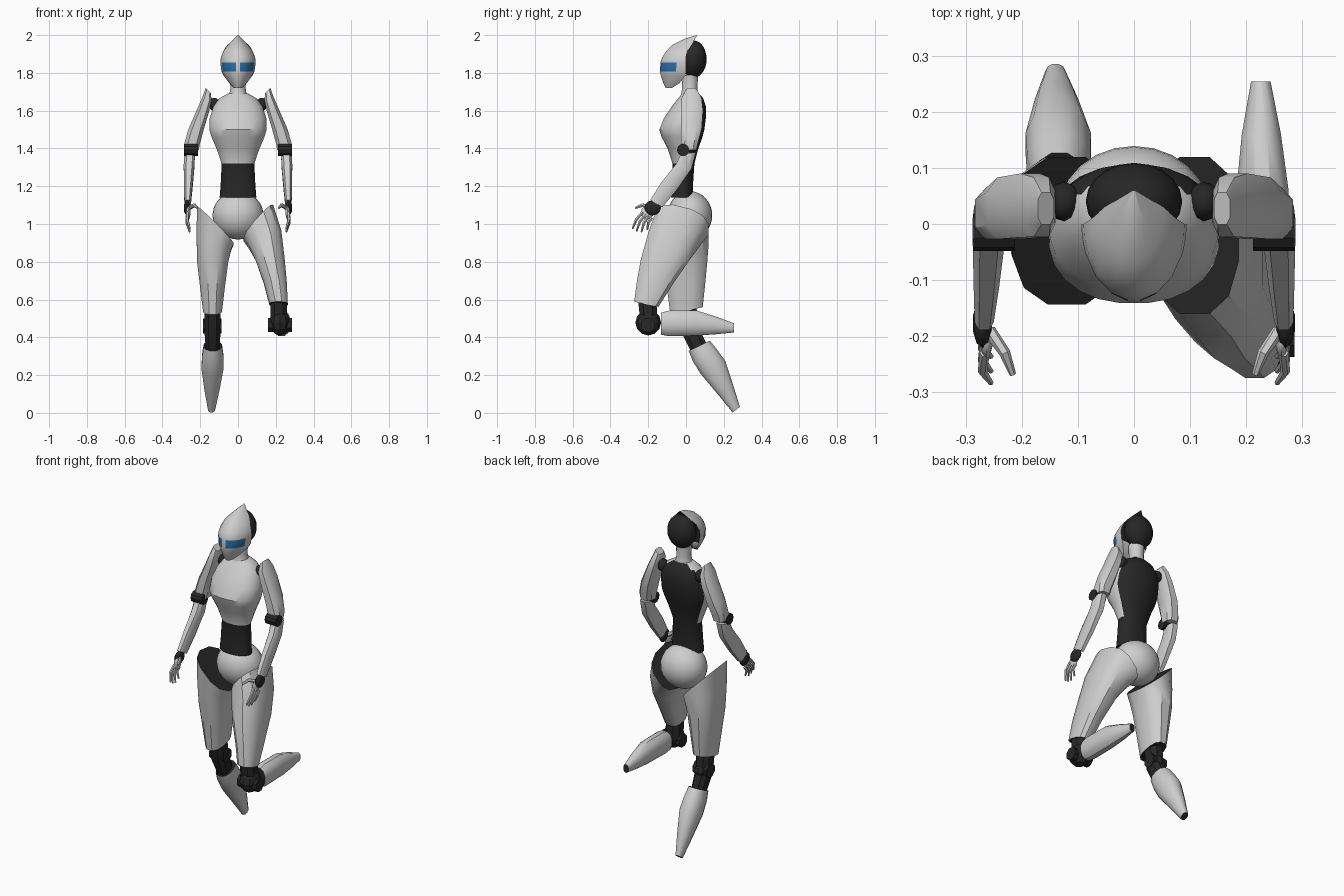
import bpy, bmesh, math
from mathutils import Vector

if "Cube" in bpy.data.objects:
    bpy.data.objects.remove(bpy.data.objects["Cube"])


def material(name, rgb):
    m = bpy.data.materials.new(name)
    m.diffuse_color = (*rgb, 1)
    m.use_nodes = True
    m.node_tree.nodes["Principled BSDF"].inputs["Base Color"].default_value = m.diffuse_color
    return m


GREY = material("light grey shell", (0.62, 0.62, 0.62))
BLACK = material("black joint", (0.02, 0.02, 0.02))
BLUE = material("blue visor", (0.025, 0.16, 0.40))


def finish(name, bm, mats, rule=None, angle=35):
    bmesh.ops.recalc_face_normals(bm, faces=bm.faces)
    bm.normal_update()
    if rule:
        for f in bm.faces:
            f.material_index = rule(f.calc_center_median(), f.normal, f.material_index)
    me = bpy.data.meshes.new(name)
    bm.to_mesh(me)
    bm.free()
    for m in mats:
        me.materials.append(m)
    ob = bpy.data.objects.new(name, me)
    bpy.context.collection.objects.link(ob)
    bpy.ops.object.select_all(action='DESELECT')
    ob.select_set(True)
    bpy.context.view_layer.objects.active = ob
    bpy.ops.object.shade_smooth_by_angle(angle=math.radians(angle))
    return ob


def skin(rings, cap_index=(0, 0)):
    """Join point rings into a closed body."""
    bm = bmesh.new()
    vs = [[bm.verts.new(p) for p in r] for r in rings]
    n = len(vs[0])
    for a, b in zip(vs, vs[1:]):
        for i in range(n):
            j = (i + 1) % n
            bm.faces.new((a[i], a[j], b[j], b[i]))
    bm.faces.new(vs[0]).material_index = cap_index[0]
    bm.faces.new(vs[-1]).material_index = cap_index[1]
    return bm


def ring(c, u, v, n, p):
    c, u, v = Vector(c), Vector(u), Vector(v)
    pts = []
    for i in range(n):
        a = 2 * math.pi * (i + 0.5) / n
        co, si = math.cos(a), math.sin(a)
        pts.append(c + u * math.copysign(abs(co) ** (2 / p), co)
                   + v * math.copysign(abs(si) ** (2 / p), si))
    return pts


def limb(name, sections, mats, caps=(0, 0), n=12, p=2.5, side=1):
    """Sections are (centre, half axis u, half axis v)."""
    rings = [[Vector((q.x * side, q.y, q.z)) for q in ring(c, u, v, n, p)]
             for c, u, v in sections]
    return finish(name, skin(rings, caps), mats)


def ball(name, c, r, mat, seg=12, rows=8, angle=35):
    bm = bmesh.new()
    bmesh.ops.create_uvsphere(bm, u_segments=seg, v_segments=rows, radius=1)
    for v in bm.verts:
        v.co = Vector(c) + Vector((v.co.x * r[0], v.co.y * r[1], v.co.z * r[2]))
    return finish(name, bm, [mat], angle=angle)


def rod(name, pts, radii, mat, n=6, side=1):
    """Round rod along points."""
    secs = []
    for i, (p, r) in enumerate(zip(pts, radii)):
        d = Vector(pts[min(i + 1, len(pts) - 1)]) - Vector(pts[max(i - 1, 0)])
        u = Vector((0, d.z, -d.y))
        u = (u if u.length > 1e-4 else Vector((0, 0, 1))).normalized()
        secs.append((p, u * r, d.normalized().cross(u) * r))
    return limb(name, secs, [mat], n=n, p=2, side=side)


# Torso: z, half width, front y, back y
TORSO = [(1.14, .098, -.08, .04), (1.2, .093, -.075, .037), (1.32, .087, -.072, .045),
         (1.40, .115, -.098, .066), (1.46, .141, -.13, .088), (1.50, .153, -.142, .098),
         (1.56, .151, -.118, .106), (1.62, .132, -.078, .107), (1.665, .10, -.042, .092),
         (1.69, .055, -.022, .07)]
rings = [ring((0, (f + b) / 2, z), (w, 0, 0), (0, (b - f) / 2, 0), 24, 2.2)
         for z, w, f, b in TORSO]
finish("torso", skin(rings), [GREY, BLACK],
       lambda c, n, m: 1 if c.z < 1.32 or (n.y > 0.45 and c.z < 1.68) else 0)
ball("pelvis", (0, .02, 1.046), (.135, .119, .128), GREY, 24, 16)

# Neck
limb("neck", [((0, .02, z), (r, 0, 0), (0, r, 0)) for z, r in
              [(1.65, .06), (1.69, .046), (1.72, .041), (1.79, .045)]], [GREY], n=16, p=2)

# Head mask: z, half width, front y, back y; visor is cut into one band
MASK = [(1.72, .022, -.108, -.075), (1.745, .046, -.121, -.035), (1.785, .076, -.134, -.003),
        (1.807, .087, -.139, 0), (1.856, .094, -.136, 0), (1.885, .09, -.126, 0),
        (1.92, .075, -.102, .01), (1.95, .052, -.07, .03), (1.98, .022, -.01, .048),
        (2.0, .002, .056, .06)]
half = [7, 26, 46, 68, 80, 90]
angles = [-a for a in reversed(half)] + half
rings = [[(w * math.sin(math.radians(a)), b + (f - b) * math.cos(math.radians(a)), z)
          for a in angles] for z, w, f, b in MASK]


def mask_rule(c, n, m):
    if n.y > 0.5 and c.z > 1.8:
        return 1
    return 2 if 1.81 < c.z < 1.85 and abs(c.x) > .01 and c.y < -.045 else 0


finish("head_mask", skin(rings), [GREY, BLACK, BLUE], mask_rule)
ball("head_back", (0, .04, 1.873), (.086, .069, .099), BLACK, 20, 14)

# Arms, mirrored
for s, tag in ((1, "right"), (-1, "left")):
    ball(tag + "_shoulder", (s * .125, .04, 1.632), (.03, .035, .036), BLACK)
    limb(tag + "_upper_arm", [
        ((.157, .028, 1.706), (.015, 0, .014), (0, .03, 0)),
        ((.165, .03, 1.66), (.026, 0, .01), (0, .056, 0)),
        ((.185, .033, 1.60), (.033, 0, .008), (0, .06, 0)),
        ((.222, .028, 1.50), (.041, 0, .006), (0, .058, 0)),
        ((.243, .018, 1.425), (.043, 0, .004), (0, .047, 0)),
        ((.244, .015, 1.392), (.038, 0, 0), (0, .042, 0))],
        [GREY], n=8, p=3, side=s)
    rod(tag + "_elbow", [(.212, -.015, 1.392), (.286, -.015, 1.392)], [.033, .033],
        BLACK, 10, s)
    limb(tag + "_forearm", [
        ((.256, .012, 1.375), (.03, 0, 0), (0, .042, .005)),
        ((.259, -.012, 1.305), (.03, 0, 0), (0, .044, -.012)),
        ((.263, -.09, 1.20), (.024, 0, 0), (0, .042, -.022)),
        ((.267, -.157, 1.108), (.018, 0, 0), (0, .034, -.02))],
        [GREY], n=8, p=3, side=s)
    # Hand
    ball(tag + "_wrist", (s * .27, -.177, 1.085), (.018, .044, .04), BLACK, 10, 6)
    ball(tag + "_palm", (s * .263, -.205, 1.06), (.012, .034, .036), GREY, 10, 6)
    tips = [(-.283, .975), (-.262, .962), (-.236, .957), (-.205, .97)]
    for i, (y, z) in enumerate(tips):
        y0, z0 = -.23 + i * .016, 1.062 - i * .01
        rod(f"{tag}_finger_{i + 1}",
            [(.266, y0, z0), (.27, (y0 + y) / 2 - .006, (z0 + z) / 2 + .006), (.255, y, z)],
            [.009, .0085, .005], GREY, 6, s)
    rod(tag + "_thumb", [(.258, -.19, 1.085), (.23, -.23, 1.10), (.216, -.268, 1.085)],
        [.012, .01, .006], GREY, 6, s)

# Raised leg
limb("raised_thigh", [
    ((.108, -.02, 1.005), (.08, 0, .088), (0, -.143, .035)),
    ((.142, -.062, .92), (.09, 0, .04), (0, -.142, .02)),
    ((.17, -.11, .81), (.08, 0, 0), (0, -.133, .0)),
    ((.197, -.165, .69), (.063, 0, 0), (0, -.097, .01)),
    ((.215, -.21, .575), (.05, 0, 0), (0, -.066, .014))], [GREY, BLACK], (1, 1))
ball("raised_knee", (.222, -.2, .478), (.056, .068, .068), BLACK, 10, 6, 20)
limb("raised_knee_link", [((.215, -.205, .59), (.045, 0, 0), (0, -.052, .01)),
                          ((.217, -.195, .47), (.05, 0, 0), (0, -.05, .01))], [BLACK], n=8)
rod("raised_knee_axle", [(.158, -.2, .465), (.286, -.2, .465)], [.04, .04], BLACK, 8)
limb("raised_shin", [
    ((.23, -.132, .472), (.045, 0, 0), (0, 0, .06)),
    ((.23, -.09, .474), (.05, 0, 0), (0, 0, .07)),
    ((.229, .06, .475), (.048, 0, 0), (0, 0, .068)),
    ((.227, .16, .463), (.036, 0, 0), (0, 0, .048)),
    ((.226, .254, .45), (.018, 0, 0), (0, 0, .025))], [GREY, BLACK], (1, 1), p=2.2)

# Standing leg
limb("standing_thigh", [
    ((-.12, -.012, .993), (-.1, 0, .1), (0, -.135, .015)),
    ((-.128, -.008, .90), (-.094, 0, .04), (0, -.13, .01)),
    ((-.134, -.004, .80), (-.085, 0, 0), (0, -.12, 0)),
    ((-.135, 0, .68), (-.069, 0, 0), (0, -.105, -.01)),
    ((-.135, .003, .54), (-.051, 0, 0), (0, -.088, -.02))], [GREY, BLACK], (1, 1))
ball("standing_knee", (-.135, .025, .455), (.048, .055, .05), BLACK, 10, 6, 20)
limb("standing_knee_link", [((-.135, .003, .56), (.046, 0, 0), (0, .055, .01)),
                            ((-.135, .02, .44), (.046, 0, 0), (0, .05, .01)),
                            ((-.134, .07, .34), (.038, 0, 0), (0, .045, .02))], [BLACK], n=8)
rod("standing_knee_axle", [(-.184, .025, .46), (-.088, .025, .46)], [.042, .042], BLACK, 8)
limb("standing_shin", [
    ((-.133, .07, .355), (.05, 0, 0), (0, .058, .028)),
    ((-.134, .1, .305), (.058, 0, 0), (0, .066, .032)),
    ((-.135, .143, .24), (.06, 0, 0), (0, .068, .034)),
    ((-.138, .21, .12), (.04, 0, 0), (0, .043, .022)),
    ((-.14, .266, .017), (.019, 0, 0), (0, .02, .015))], [GREY, BLACK], (1, 1), p=2.2)
